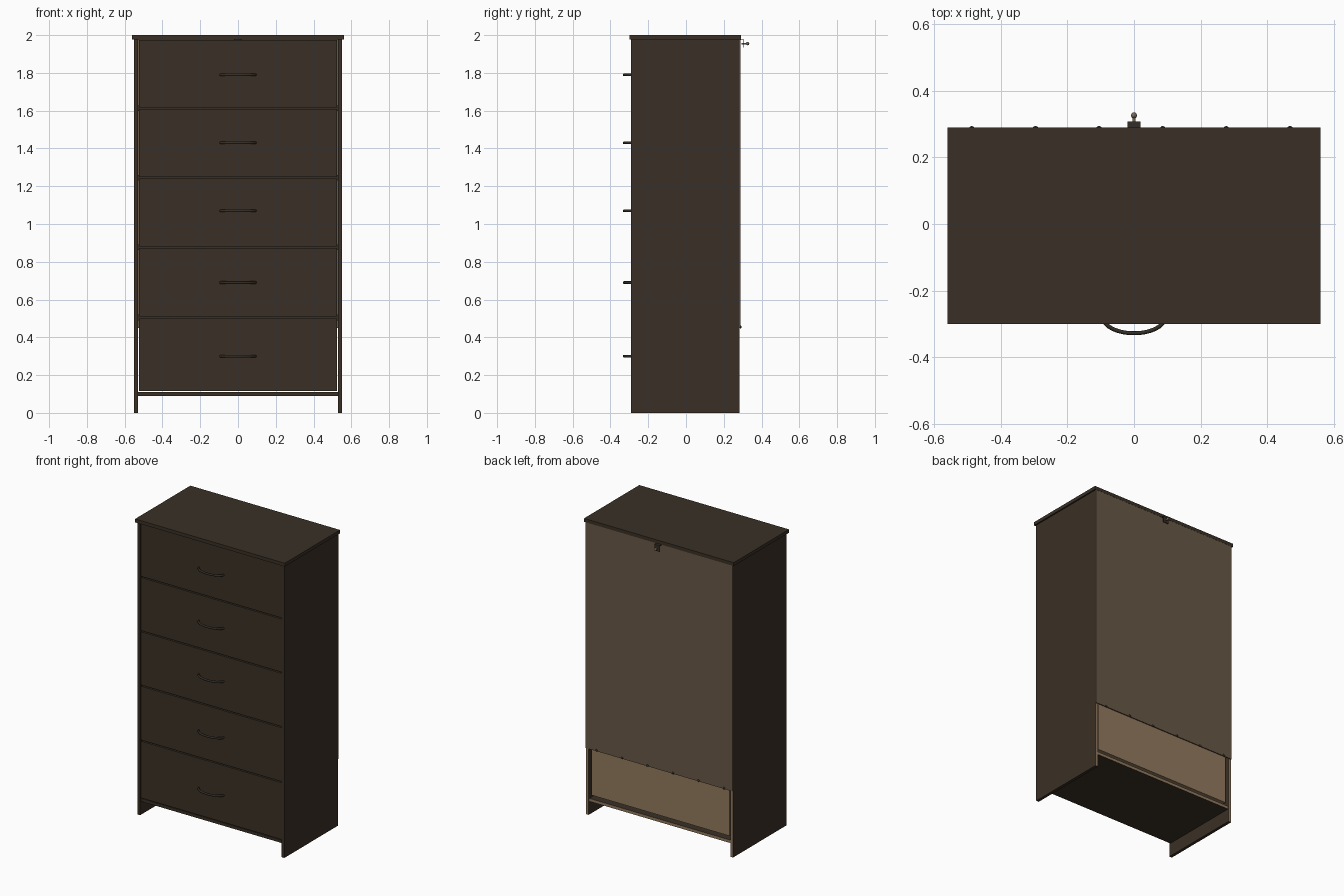
import bpy, bmesh, math
from mathutils import Matrix

cube = bpy.data.objects.get("Cube")
if cube:
    bpy.data.objects.remove(cube, do_unlink=True)


def material(name, rgb):
    m = bpy.data.materials.new(name)
    m.use_nodes = True
    m.diffuse_color = (*rgb, 1)
    bsdf = next(n for n in m.node_tree.nodes if n.type == 'BSDF_PRINCIPLED')
    bsdf.inputs["Base Color"].default_value = (*rgb, 1)
    bsdf.inputs["Roughness"].default_value = 0.8
    return m


DARK = material("dark brown veneer", (0.042, 0.030, 0.019))
BACK = material("grey brown backing board", (0.138, 0.098, 0.061))
WOOD = material("raw wood", (0.29, 0.195, 0.112))
METAL = material("dark metal", (0.035, 0.027, 0.02))
BRASS = material("dull brass", (0.20, 0.14, 0.085))


def finish(name, bm, *mats):
    mesh = bpy.data.meshes.new(name)
    bm.to_mesh(mesh)
    bm.free()
    ob = bpy.data.objects.new(name, mesh)
    bpy.context.collection.objects.link(ob)
    for m in mats:
        mesh.materials.append(m)
    return ob


def box(name, x, y, z, mat, back_mat=None):
    """Box from (low, high) ranges; the rear face may take its own material."""
    bm = bmesh.new()
    bmesh.ops.create_cube(bm, size=1)
    for v in bm.verts:
        v.co = [r[0] + (c + 0.5) * (r[1] - r[0]) for c, r in zip(v.co, (x, y, z))]
    bm.normal_update()
    if back_mat:
        for f in bm.faces:
            f.material_index = int(f.normal.y > 0.9)
    return finish(name, bm, mat, *([back_mat] if back_mat else []))


def smooth(ob):
    for p in ob.data.polygons:
        p.use_smooth = True


def ball(name, center, radii, mat):
    bm = bmesh.new()
    bmesh.ops.create_uvsphere(bm, u_segments=12, v_segments=8, radius=1)
    bmesh.ops.transform(bm, verts=bm.verts,
                        matrix=Matrix.Translation(center) @ Matrix.Diagonal((*radii, 1)))
    smooth(finish(name, bm, mat))


def handle(name, z):
    """Bowed bar with a flattened oval section, swept along an arc."""
    bm = bmesh.new()
    steps, sides = 20, 8
    rings = []
    for i in range(steps + 1):
        a = math.pi * i / steps
        px, py = -0.093 * math.cos(a), -0.28 - 0.048 * math.sin(a)
        tx, ty = 0.093 * math.sin(a), -0.048 * math.cos(a)
        length = math.hypot(tx, ty)
        nx, ny = -ty / length, tx / length
        ring = []
        for k in range(sides):
            b = 2 * math.pi * k / sides
            w, h = 0.006 * math.cos(b), 0.0075 * math.sin(b)
            ring.append(bm.verts.new((px + nx * w, py + ny * w, z + h)))
        rings.append(ring)
    for r, s in zip(rings, rings[1:]):
        for k in range(sides):
            j = (k + 1) % sides
            bm.faces.new((r[k], r[j], s[j], s[k]))
    bm.faces.new(rings[0])
    bm.faces.new(rings[-1])
    bmesh.ops.recalc_face_normals(bm, faces=bm.faces)
    smooth(finish(name, bm, METAL))


# Carcass
box("top_panel", (-0.56, 0.56), (-0.30, 0.29), (1.977, 2.0), DARK)
for side, s in (("left", 1), ("right", -1)):
    box(side + "_side_panel", sorted((s * 0.53, s * 0.55)), (-0.29, 0.283),
        (0, 1.977), DARK, WOOD)
box("bottom_panel", (-0.53, 0.53), (-0.28, 0.278), (0.09, 0.11), DARK, WOOD)
box("back_panel", (-0.55, 0.55), (0.283, 0.289), (0.45, 1.98), BACK)

# Drawers, each with its front, open box and handle
edges = [0.113, 0.505, 0.877, 1.245, 1.612, 1.977]
handle_heights = [0.30, 0.69, 1.07, 1.43, 1.79]
for i, (low, high) in enumerate(zip(edges, edges[1:])):
    n = f"drawer_{i + 1}_"
    box(n + "front", (-0.524, 0.524), (-0.286, -0.266), (low + 0.004, high - 0.004), DARK)
    z0, z1 = low + 0.02, high - 0.035
    box(n + "back", (-0.515, 0.515), (0.255, 0.272), (z0, z1), WOOD)
    for side, s in (("left", 1), ("right", -1)):
        box(n + side + "_wall", sorted((s * 0.5, s * 0.515)), (-0.266, 0.255), (z0, z1), WOOD)
    box(n + "base", (-0.5, 0.5), (-0.266, 0.255), (z0, z0 + 0.01), WOOD)
    # Rail behind the gap between drawers
    if i:
        box(f"drawer_rail_{i}", (-0.53, 0.53), (-0.264, -0.23), (low - 0.015, low + 0.015), DARK)
    handle(n + "handle", handle_heights[i])

# Screws along the lower edge of the back panel
for i in range(6):
    ball(f"back_screw_{i + 1}", (-0.487 + i * 0.191, 0.288, 0.455),
         (0.008, 0.006, 0.008), METAL)

# Wall bracket with its screw
box("bracket_flange", (-0.02, 0.02), (0.27, 0.308), (1.974, 1.977), METAL)
box("bracket_plate", (-0.02, 0.02), (0.304, 0.308), (1.935, 1.977), METAL)
box("bracket_screw_shank", (-0.004, 0.004), (0.295, 0.325), (1.951, 1.959), BRASS)
ball("bracket_screw_head", (0, 0.326, 1.955), (0.009, 0.009, 0.009), BRASS)
